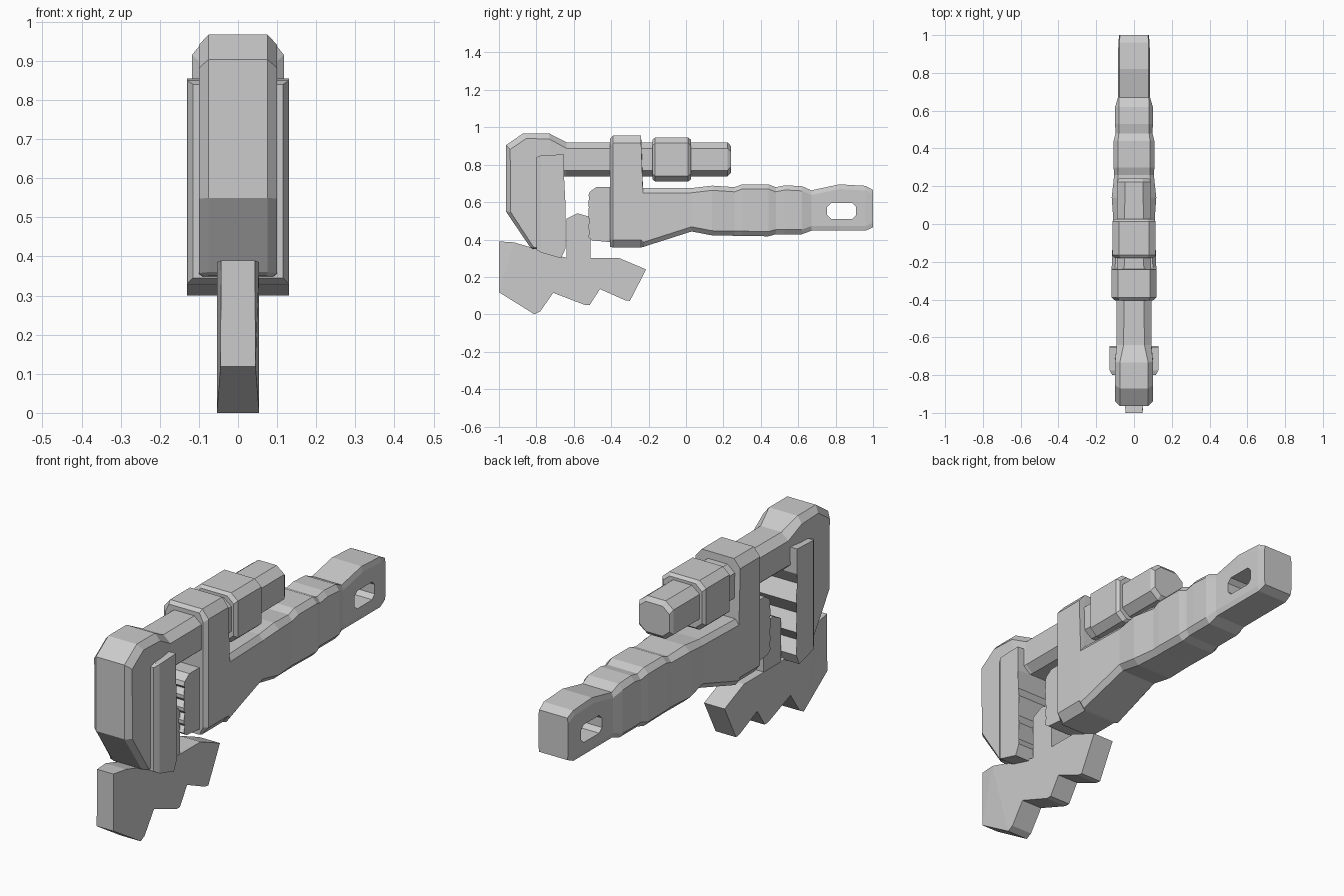
import bpy, bmesh
from mathutils import Vector


def finish(bm, name):
    bmesh.ops.remove_doubles(bm, verts=bm.verts, dist=0.0002)
    bmesh.ops.recalc_face_normals(bm, faces=bm.faces)
    me = bpy.data.meshes.new(name)
    bm.to_mesh(me)
    bm.free()
    ob = bpy.data.objects.new(name, me)
    bpy.context.collection.objects.link(ob)
    return ob


def loft(name, stations):
    """Chamfered sections: (outer yz, inner yz, half width, flat half width, chamfer)."""
    bm = bmesh.new()
    rings = []
    for top, bot, w, f, c in stations:
        t, b = Vector((0, *top)), Vector((0, *bot))
        d = (b - t).normalized() * c
        half = [(f, t), (w, t + d), (w, b - d), (f, b)]
        pts = half + [(-x, p) for x, p in reversed(half)]
        rings.append([bm.verts.new((x, p.y, p.z)) for x, p in pts])
    for r, s in zip(rings, rings[1:]):
        for i in range(8):
            j = (i + 1) % 8
            bm.faces.new((r[i], r[j], s[j], s[i]))
    bm.faces.new(rings[0])
    bm.faces.new(rings[-1])
    return finish(bm, name)


def prism(name, pts, width):
    """Side profile (y, z[, half width]) extruded symmetrically across x."""
    bm = bmesh.new()
    sides = []
    for s in (1, -1):
        sides.append([bm.verts.new((s * (p[2] if len(p) > 2 else width), p[0], p[1])) for p in pts])
    a, b = sides
    n = len(pts)
    for i in range(n):
        bm.faces.new((a[i], a[(i + 1) % n], b[(i + 1) % n], b[i]))
    caps = [bm.faces.new(a), bm.faces.new(b)]
    bmesh.ops.triangulate(bm, faces=caps)
    return finish(bm, name)


# Handle and sleeve: y, bottom, top, half width, flat half width
sections = [
    (-.405, .36, .94, .10, .08), (-.39, .358, .955, .118, .085),
    (-.24, .358, .955, .118, .085), (-.23, .36, .675, .118, .10),
    (.03, .443, .675, .11, .09), (.14, .422, .688, .118, .09),
    (.26, .42, .68, .105, .085), (.30, .42, .695, .108, .085),
    (.44, .417, .695, .108, .085), (.48, .428, .68, .098, .08),
    (.53, .428, .69, .10, .08), (.62, .428, .685, .10, .08),
    (.67, .447, .663, .085, .078), (.82, .447, .695, .085, .078),
    (.96, .447, .687, .083, .078), (1.0, .465, .665, .078, .074)]
handle = loft("handle", [((y, t), (y, b), w, f, .025 if y > -.235 else .04)
                         for y, b, t, w, f in sections])

# Hanging slot through the handle end
slot = prism("slot_cutter", [(.755, .53), (.775, .51), (.89, .51), (.91, .53),
                             (.91, .575), (.89, .595), (.775, .595), (.755, .575)], .2)
slot.hide_render = True
slot.hide_set(True)
cut = handle.modifiers.new("slot", 'BOOLEAN')
cut.object = slot
cut.operation = 'DIFFERENCE'
cut.solver = 'EXACT'

# Hook jaw with its shank
loft("hook_jaw", [
    ((.24, .90), (.24, .757), .08, .045, .03),
    ((.222, .92), (.222, .738), .09, .048, .032),
    ((-.64, .92), (-.64, .738), .092, .055, .032),
    ((-.733, .968), (-.70, .735), .10, .075, .032),
    ((-.87, .968), (-.71, .71), .10, .075, .032),
    ((-.963, .904), (-.72, .67), .10, .075, .032),
    ((-.963, .55), (-.73, .53), .10, .075, .025),
    ((-.834, .36), (-.75, .35), .10, .075, .02),
    ((-.82, .35), (-.76, .345), .09, .07, .01)])

# Toothed plate on the hook jaw, with its chamfered back
prism("hook_teeth", [
    (-.775, .85), (-.652, .855), (-.652, .735), (-.69, .67), (-.645, .60),
    (-.69, .53), (-.645, .46), (-.685, .405), (-.645, .35), (-.668, .30), (-.775, .33)], .13)
loft("hook_plate_back", [((-.80, .84), (-.80, .345), .115, .115, .005),
                         ((-.774, .85), (-.774, .33), .13, .13, .005)])

# Toothed heel jaw
heel = [(-.39, .68), (-.48, .68), (-.515, .655)]
for z in (.61, .55, .49, .43):
    heel += [(-.522, z + .025), (-.49, z), (-.522, z - .018)]
heel += [(-.50, .395), (-.39, .385)]
prism("heel_jaw", heel, .08)

# Adjusting nut
loft("adjusting_nut", [((y, .945 - e), (y, .71 + e), .115 - e, .08 - e, .03)
                       for y, e in ((-.18, .012), (-.165, 0), (.012, 0), (.027, .012))])

# Loose lower jaw blade and its upright tongue
prism("lower_blade", [
    (-1, .39, .043), (-.92, .385), (-.64, .302), (-.36, .302), (-.213, .24),
    (-.30, .072), (-.325, .075), (-.46, .135), (-.515, .05), (-.54, .05),
    (-.71, .115), (-.78, .015), (-.81, .0), (-1, .118, .045)], .054)
prism("lower_tongue", [(-.64, .28), (-.64, .51), (-.58, .54), (-.51, .52), (-.51, .28)], .052)
